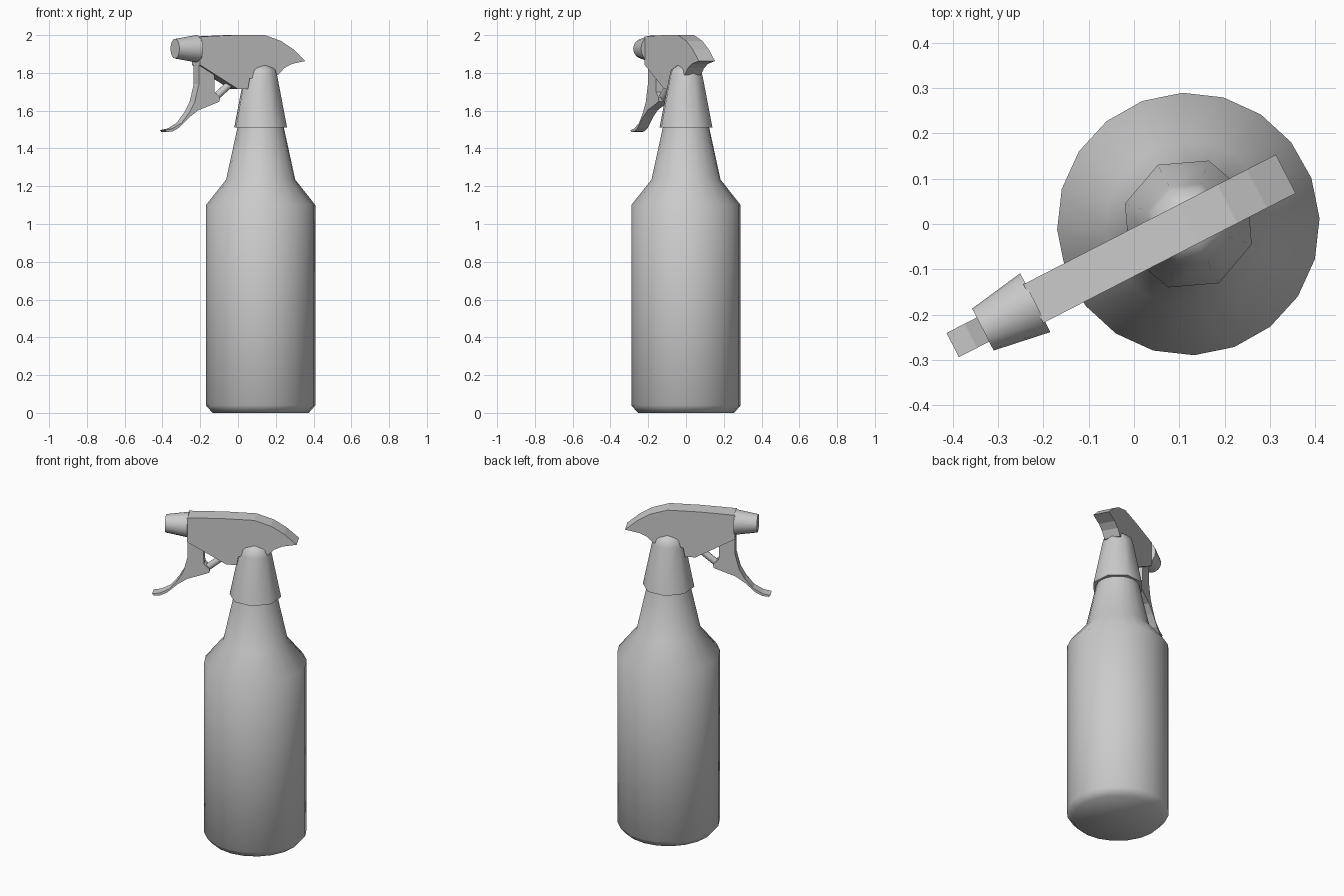
import bpy, bmesh, math
from mathutils import Matrix, Vector

cube = bpy.data.objects.get("Cube")
if cube:
    bpy.data.objects.remove(cube, do_unlink=True)

grey = bpy.data.materials.new("plain grey plastic")
grey.use_nodes = True
COLOUR = (0.6, 0.6, 0.6, 1)
grey.diffuse_color = COLOUR
grey.node_tree.nodes["Principled BSDF"].inputs["Base Color"].default_value = COLOUR

# The head is turned about the bottle axis; parts are built with u along x
AXIS_X = 0.12
TURN = math.radians(27.2)
PLACE = Matrix.Translation((AXIS_X, 0, 0)) @ Matrix.Rotation(TURN, 4, 'Z')


def finish(name, bm, smooth=None):
    bmesh.ops.recalc_face_normals(bm, faces=bm.faces)
    bm.transform(PLACE)
    mesh = bpy.data.meshes.new(name)
    bm.to_mesh(mesh)
    bm.free()
    mesh.materials.append(grey)
    obj = bpy.data.objects.new(name, mesh)
    bpy.context.collection.objects.link(obj)
    if smooth:
        bpy.ops.object.select_all(action='DESELECT')
        obj.select_set(True)
        bpy.context.view_layer.objects.active = obj
        bpy.ops.object.shade_smooth_by_angle(angle=math.radians(smooth))
    return obj


def lathe(name, profile, sides, phase=0.0, matrix=Matrix(), smooth=60):
    """Closed solid of revolution from (radius, height) pairs."""
    bm = bmesh.new()
    rings = []
    for r, h in profile:
        ring = []
        for i in range(sides):
            a = phase + math.tau * i / sides
            ring.append(bm.verts.new((r * math.cos(a), r * math.sin(a), h)))
        rings.append(ring)
    for low, high in zip(rings, rings[1:]):
        for i in range(sides):
            j = (i + 1) % sides
            bm.faces.new((low[i], low[j], high[j], high[i]))
    bm.faces.new(rings[0][::-1])
    bm.faces.new(rings[-1])
    bm.transform(matrix)
    return finish(name, bm, smooth)


def slab(name, outline, half_width):
    """Side outline in (u, z), given an even thickness."""
    bm = bmesh.new()
    face = bm.faces.new([bm.verts.new((u, -half_width, z)) for u, z in outline])
    out = bmesh.ops.extrude_face_region(bm, geom=[face], use_keep_orig=True)
    moved = [v for v in out["geom"] if isinstance(v, bmesh.types.BMVert)]
    bmesh.ops.translate(bm, verts=moved, vec=(0, 2 * half_width, 0))
    return finish(name, bm)


def along(start, end):
    """Matrix carrying the z axis onto a line; also returns its length."""
    start, end = Vector(start), Vector(end)
    d = end - start
    return Matrix.Translation(start) @ d.to_track_quat('Z', 'Y').to_matrix().to_4x4(), d.length


# Bottle with shoulder and tapering neck
lathe("bottle", [(0.255, 0), (0.29, 0.04), (0.29, 1.10), (0.183, 1.235),
                 (0.123, 1.51), (0.10, 1.60)],
      20, math.radians(2.5) - TURN, smooth=80)

# Eight-sided collar with domed top
lathe("collar", [(0.147, 1.51), (0.093, 1.78), (0.082, 1.815), (0.05, 1.84), (0.015, 1.846)],
      8, smooth=60)

# Spray head
slab("spray_head", [(-0.385, 1.842), (-0.385, 1.992), (-0.18, 2.0), (0.0, 2.0),
                    (0.097, 1.969), (0.17, 1.925), (0.242, 1.863), (0.16, 1.847),
                    (0.115, 1.825), (0.08, 1.79), (-0.09, 1.77), (-0.10, 1.715),
                    (-0.16, 1.715)], 0.048)

# Nozzle
matrix, length = along((-0.38, 0, 1.928), (-0.51, 0, 1.928))
lathe("nozzle", [(0.073, 0), (0.052, length)], 16, matrix=matrix, smooth=40)

# Trigger
slab("trigger", [(-0.383, 1.85), (-0.383, 1.74), (-0.408, 1.645), (-0.44, 1.59),
                 (-0.485, 1.535), (-0.54, 1.505), (-0.585, 1.497), (-0.575, 1.487),
                 (-0.54, 1.49), (-0.50, 1.51), (-0.44, 1.565), (-0.385, 1.603),
                 (-0.33, 1.622), (-0.26, 1.648), (-0.258, 1.67), (-0.29, 1.70),
                 (-0.292, 1.80)], 0.03)

# Pump rod between trigger and head
matrix, length = along((-0.29, 0, 1.655), (-0.17, 0, 1.752))
lathe("pump_rod", [(0.02, 0), (0.02, length)], 12, matrix=matrix, smooth=40)
